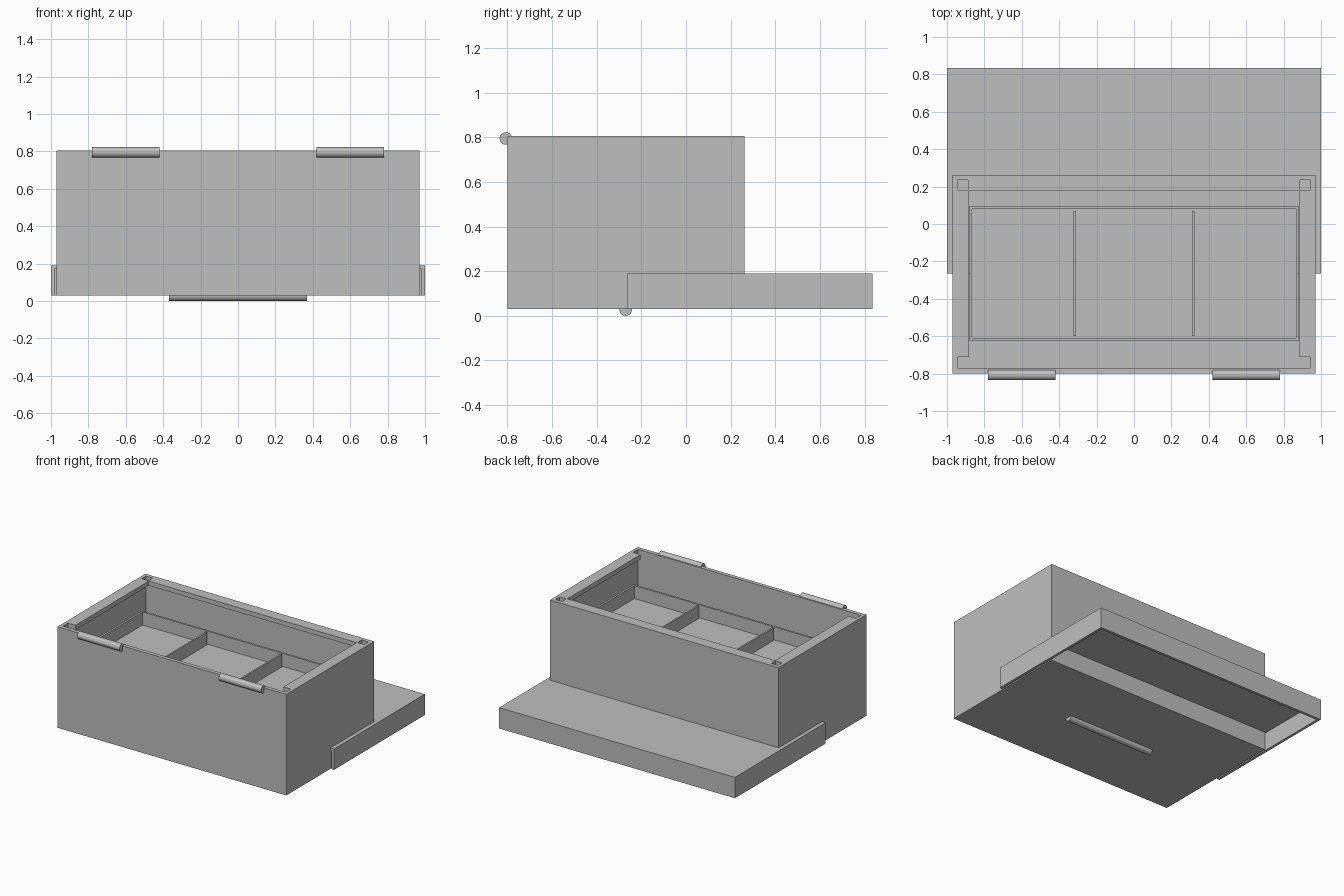
import bpy
import math

if "Cube" in bpy.data.objects:
    bpy.data.objects.remove(bpy.data.objects["Cube"])

grey = bpy.data.materials.new("plain grey")
grey.diffuse_color = (0.52, 0.52, 0.52, 1)
grey.use_nodes = True
grey.node_tree.nodes["Principled BSDF"].inputs["Base Color"].default_value = grey.diffuse_color


def block(name, x, y, z):
    """Axis-aligned block from (min, max) ranges."""
    bpy.ops.mesh.primitive_cube_add(size=1)
    ob = bpy.context.object
    ob.name = name
    for v in ob.data.vertices:
        for i, (a, b) in enumerate((x, y, z)):
            v.co[i] = a if v.co[i] < 0 else b
    ob.data.materials.append(grey)
    return ob


def cut(ob, x, y, z):
    """Subtract a block-shaped pocket."""
    cutter = block("cutter", x, y, z)
    mod = ob.modifiers.new("pocket", 'BOOLEAN')
    mod.operation = 'DIFFERENCE'
    mod.solver = 'EXACT'
    mod.object = cutter
    bpy.context.view_layer.objects.active = ob
    bpy.ops.object.modifier_apply(modifier=mod.name)
    bpy.data.objects.remove(cutter)


def rod(name, x, y, z, length, r=0.028):
    """Smooth horizontal rod along x."""
    bpy.ops.mesh.primitive_cylinder_add(vertices=32, radius=r, depth=length,
                                        location=(x, y, z), rotation=(0, math.pi / 2, 0))
    ob = bpy.context.object
    ob.name = name
    ob.data.materials.append(grey)
    bpy.ops.object.shade_smooth_by_angle()


# Box body: thin walls with an inward flange around the sides and back
body = block("box_body", (-0.97, 0.97), (-0.80, 0.263), (0.03, 0.805))
cut(body, (-0.945, 0.945), (-0.77, 0.235), (0.06, 0.77))
cut(body, (-0.882, 0.882), (-0.77, 0.178), (0.70, 0.90))
# Flange stops short of the front wall
cut(body, (-0.945, 0.945), (-0.77, -0.71), (0.70, 0.90))
# Square holes in the rear flange corners
for s in (-1, 1):
    cut(body, sorted((s * 0.887, s * 0.943)), (0.183, 0.234), (0.70, 0.90))

# Inner tray with two dividers
tray = block("tray", (-0.88, 0.88), (-0.625, 0.095), (0.495, 0.61))
cut(tray, (-0.865, 0.865), (-0.61, 0.08), (0.51, 0.70))
for s in (-1, 1):
    block("tray_divider", (s * 0.317 - 0.006, s * 0.317 + 0.006), (-0.60, 0.07), (0.505, 0.607))

# Lid: shallow shell, open below and along its hinge edge
lid = block("lid", (-1, 1), (-0.265, 0.835), (0.03, 0.19))
cut(lid, (-0.98, 0.98), (-0.40, 0.815), (0.0, 0.17))

# Hinge barrels on the box and on the lid
for s in (-1, 1):
    rod("box_hinge", s * 0.60, -0.807, 0.795, 0.36)
rod("lid_hinge", 0, -0.27, 0.028, 0.74)
